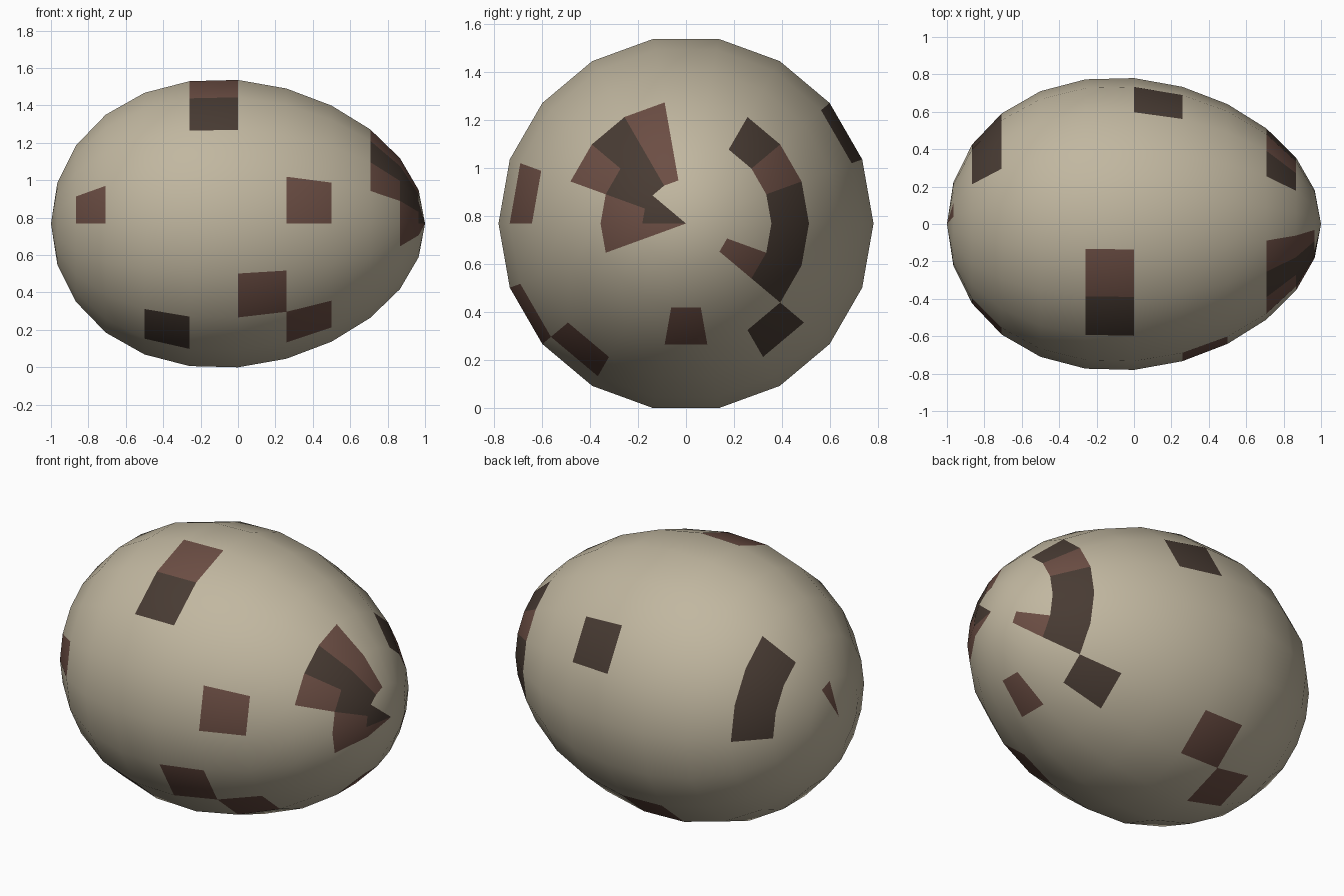
import bpy, bmesh, math

if "Cube" in bpy.data.objects:
    bpy.data.objects.remove(bpy.data.objects["Cube"])

RINGS, SEGS = 12, 18
CENTRE_Z = 0.768


def material(name, srgb):
    m = bpy.data.materials.new(name)
    lin = [((c / 255 + 0.055) / 1.055) ** 2.4 for c in srgb]
    m.diffuse_color = (*lin, 1)
    m.use_nodes = True
    m.node_tree.nodes["Principled BSDF"].inputs["Base Color"].default_value = m.diffuse_color
    return m


# Speckle patches: ring (0 = narrow tip) -> start angles in degrees around the x axis
BROWN = {0: [180], 1: [100, 160, 180, 320], 2: [100, 140, 20, 260],
         4: [160, 220], 5: [200], 6: [100, 300], 7: [280], 9: [160], 11: [60]}
DARK = {0: [140, 160], 1: [120, 140], 2: [120, 40, 0, 340, 320], 3: [300],
        5: [20], 6: [120], 7: [220], 9: [0, 20, 40]}


def patch_colour(ring, angle):
    if angle in BROWN.get(ring, []):
        return 1
    return 2 if angle in DARK.get(ring, []) else 0


# Egg shell: rings along x, tapering towards +x
bm = bmesh.new()
rows = []
for i in range(1, RINGS):
    t = math.pi * i / RINGS
    x = math.cos(t)
    r = (0.78 - 0.08 * x) * math.sin(t)
    rows.append([bm.verts.new((x, r * math.cos(a), CENTRE_Z + r * math.sin(a)))
                 for a in (2 * math.pi * k / SEGS for k in range(SEGS))])
narrow_tip = bm.verts.new((1, 0, CENTRE_Z))
blunt_tip = bm.verts.new((-1, 0, CENTRE_Z))

for ring in range(RINGS):
    for k in range(SEGS):
        n = (k + 1) % SEGS
        if ring == 0:
            vs = [narrow_tip, rows[0][k], rows[0][n]]
        elif ring == RINGS - 1:
            vs = [rows[-1][k], blunt_tip, rows[-1][n]]
        else:
            vs = [rows[ring - 1][k], rows[ring][k], rows[ring][n], rows[ring - 1][n]]
        f = bm.faces.new(vs)
        f.smooth = True
        f.material_index = patch_colour(ring, k * 360 // SEGS)
bmesh.ops.recalc_face_normals(bm, faces=bm.faces)

mesh = bpy.data.meshes.new("egg_shell")
bm.to_mesh(mesh)
bm.free()
for m in (material("shell_beige", (193, 183, 160)),
          material("speckle_brown", (108, 78, 68)),
          material("speckle_dark", (72, 59, 51))):
    mesh.materials.append(m)
egg = bpy.data.objects.new("egg_shell", mesh)
bpy.context.collection.objects.link(egg)
